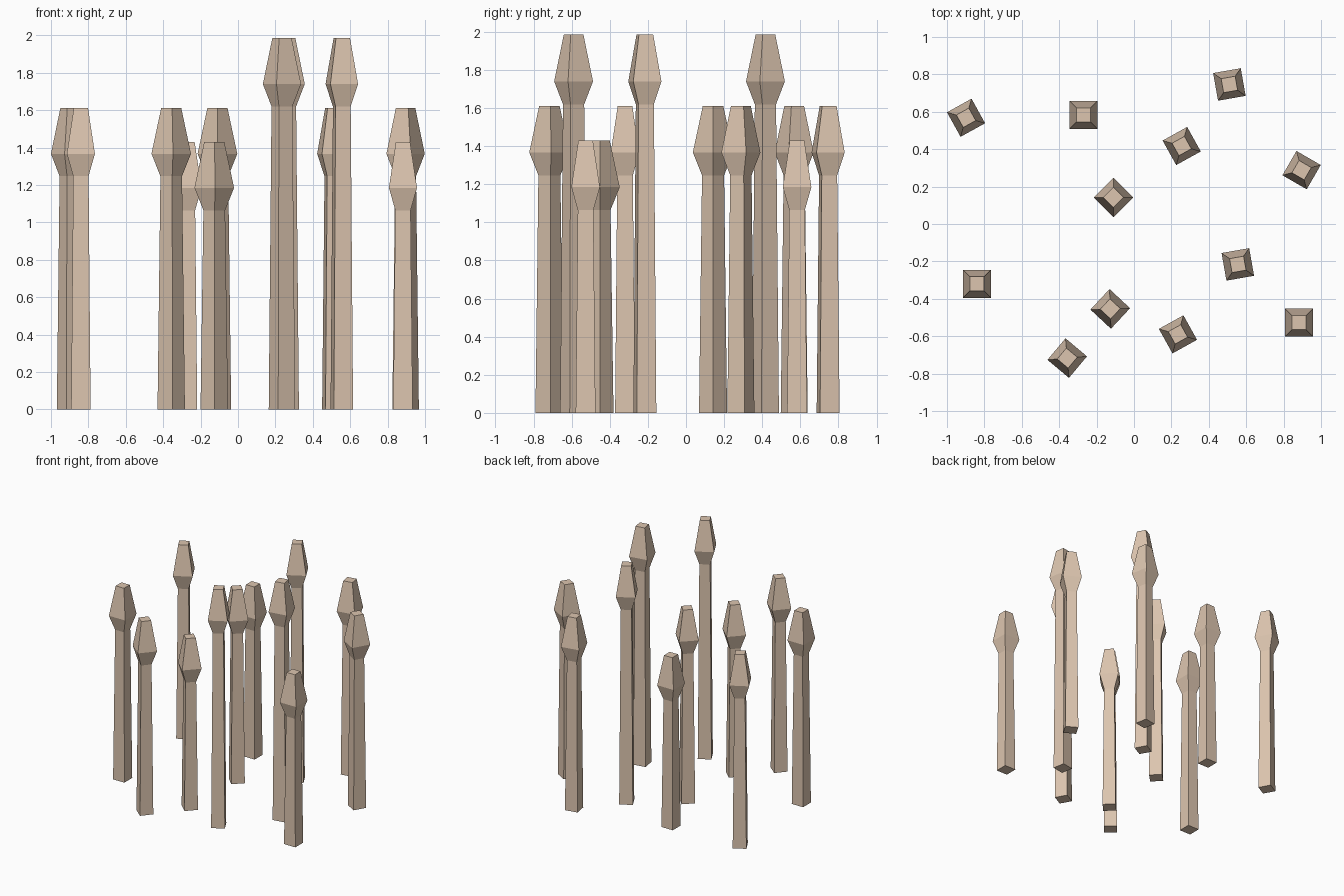
import bpy
import bmesh
from math import cos, sin, pi, radians

if "Cube" in bpy.data.objects:
    bpy.data.objects.remove(bpy.data.objects["Cube"])

# Wood colour
wood = bpy.data.materials.new("wood")
wood.diffuse_color = (0.72, 0.56, 0.43, 1)
wood.use_nodes = True
wood.node_tree.nodes["Principled BSDF"].inputs["Base Color"].default_value = wood.diffuse_color


def make_post(name, x, y, height, angle):
    # Square rings: tapered shaft, flared head, blunt tip
    profile = [(0.052, 0), (0.041, height - 0.365),
               (0.075, height - 0.245), (0.038, height)]
    bm = bmesh.new()
    rings = []
    for half, z in profile:
        r = half * 2 ** 0.5
        rings.append([bm.verts.new((r * cos(pi / 4 + i * pi / 2),
                                    r * sin(pi / 4 + i * pi / 2), z))
                      for i in range(4)])
    for lo, hi in zip(rings, rings[1:]):
        for i in range(4):
            j = (i + 1) % 4
            bm.faces.new((lo[i], lo[j], hi[j], hi[i]))
    bm.faces.new(rings[0][::-1])
    bm.faces.new(rings[-1])
    mesh = bpy.data.meshes.new(name)
    bm.to_mesh(mesh)
    bm.free()
    mesh.materials.append(wood)
    ob = bpy.data.objects.new(name, mesh)
    ob.location = (x, y, 0)
    ob.rotation_euler.z = radians(angle)
    bpy.context.collection.objects.link(ob)


# Three post heights: x, y, turn in degrees
SHORT, MEDIUM, TALL = 1.43, 1.612, 1.985
groups = [
    ("short_post", SHORT, [(-0.27, 0.583, 0), (-0.127, -0.454, -43),
                           (0.882, -0.527, 0)]),
    ("medium_post", MEDIUM, [(-0.898, 0.568, 29), (-0.84, -0.32, 0),
                             (-0.357, -0.717, -40), (-0.11, 0.142, -45),
                             (0.51, 0.746, 10), (0.896, 0.288, -30)]),
    ("tall_post", TALL, [(0.255, 0.417, 29), (0.235, -0.59, 29),
                         (0.555, -0.216, 10)]),
]
for name, height, spots in groups:
    for n, (x, y, angle) in enumerate(spots, 1):
        make_post(f"{name}_{n}", x, y, height, angle)
